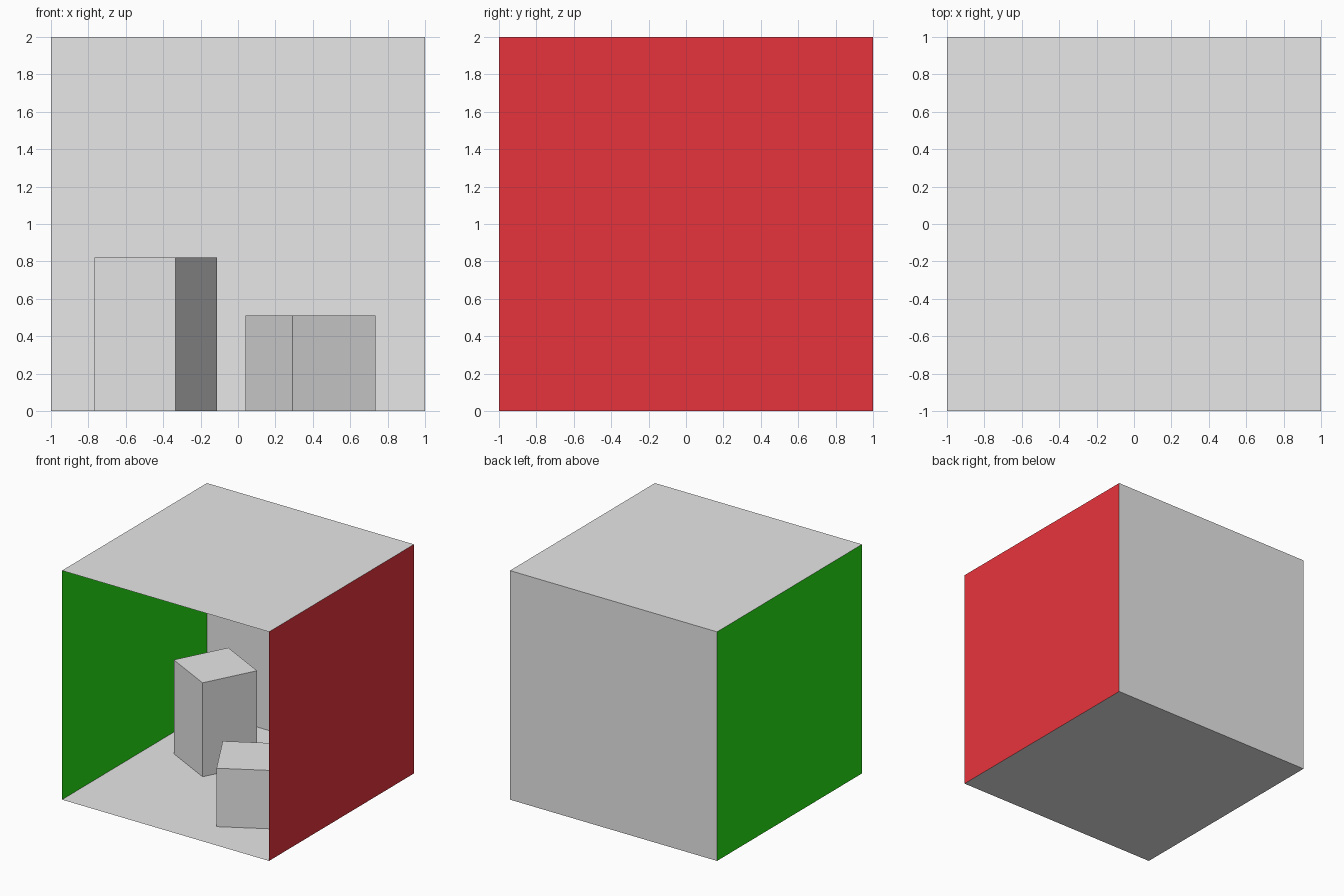
import bpy
import math
from mathutils import Matrix

if "Cube" in bpy.data.objects:
    bpy.data.objects.remove(bpy.data.objects["Cube"])


def material(name, rgb):
    mat = bpy.data.materials.new(name)
    mat.diffuse_color = (*rgb, 1.0)
    mat.use_nodes = True
    mat.node_tree.nodes["Principled BSDF"].inputs["Base Color"].default_value = mat.diffuse_color
    return mat


grey = material("light_grey", (0.8, 0.8, 0.8))
red = material("red", (0.8, 0.034, 0.045))
green = material("green", (0.02, 0.8, 0.007))


def panel(name, location, rotation, mat):
    """Single-sided 2 x 2 room panel facing the inside of the room."""
    bpy.ops.mesh.primitive_plane_add(size=2, location=location)
    obj = bpy.context.object
    obj.name = name
    obj.data.transform(Matrix.Rotation(rotation[0], 4, rotation[1]))
    obj.data.materials.append(mat)


def block(name, x, y, side, height, turn):
    """Square block standing on the floor, turned about z."""
    bpy.ops.mesh.primitive_cube_add(size=1, location=(x, y, height / 2))
    obj = bpy.context.object
    obj.name = name
    obj.data.transform(Matrix.Diagonal((side, side, height, 1)))
    obj.rotation_euler.z = math.radians(turn)
    obj.data.materials.append(grey)


# Room open at the front
quarter = math.pi / 2
panel("floor", (0, 0, 0), (0, 'X'), grey)
panel("ceiling", (0, 0, 2), (math.pi, 'X'), grey)
panel("back_wall", (0, 1, 1), (quarter, 'X'), grey)
panel("left_wall", (-1, 0, 1), (quarter, 'Y'), green)
panel("right_wall", (1, 0, 1), (-quarter, 'Y'), red)

# Blocks inside the room
block("tall_block", -0.44, 0.317, 0.487, 0.82, -27.2)
block("short_block", 0.388, -0.365, 0.51, 0.51, 29.5)
